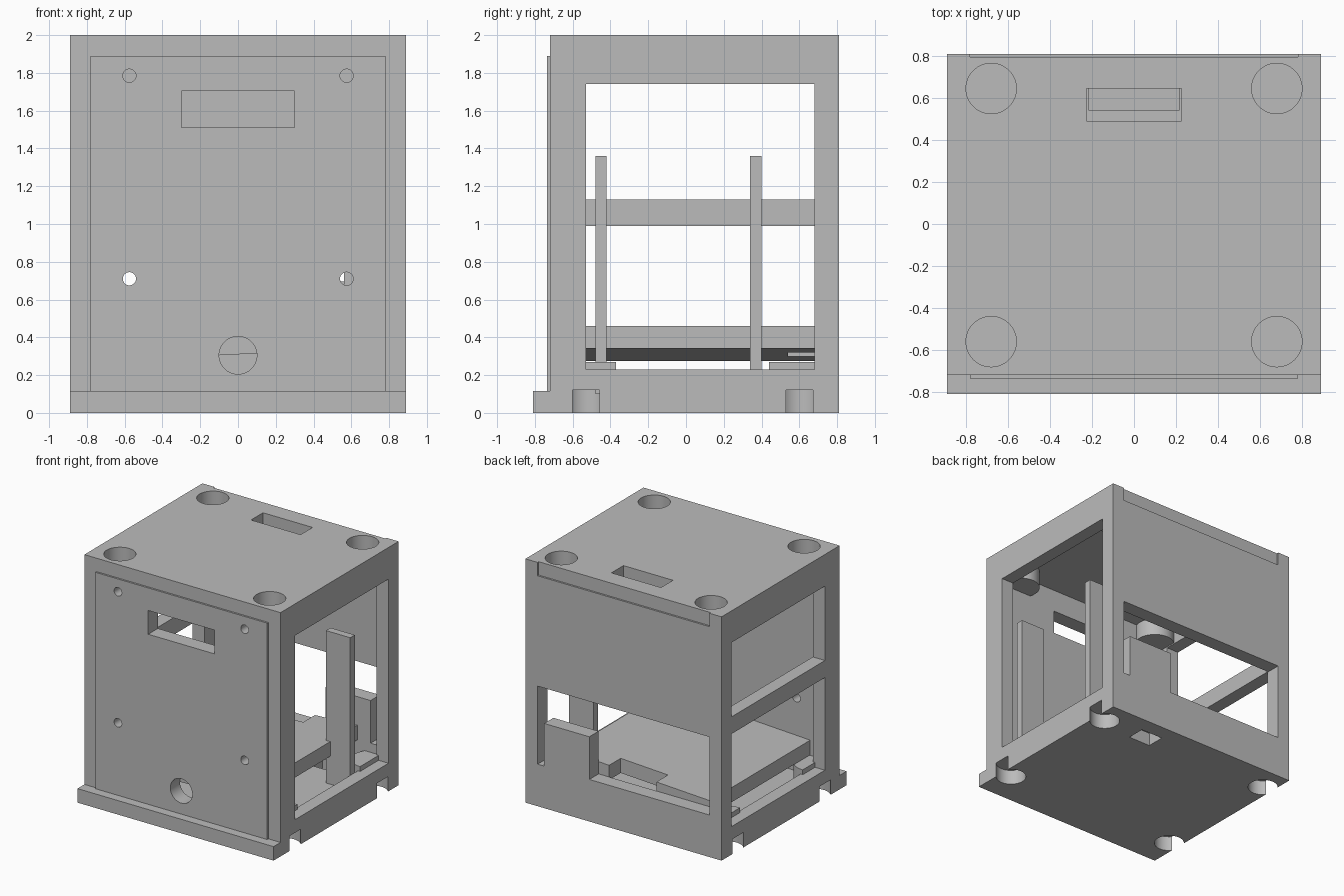
import bpy, bmesh, math
from mathutils import Matrix

cube = bpy.data.objects.get("Cube")
if cube:
    bpy.data.objects.remove(cube, do_unlink=True)

grey = bpy.data.materials.new("plain_grey")
grey.use_nodes = True
COLOR = (0.5, 0.5, 0.5, 1)
grey.diffuse_color = COLOR
grey.node_tree.nodes["Principled BSDF"].inputs["Base Color"].default_value = COLOR


def make(name, bm):
    me = bpy.data.meshes.new(name)
    bmesh.ops.recalc_face_normals(bm, faces=bm.faces)
    bm.to_mesh(me)
    bm.free()
    me.materials.append(grey)
    ob = bpy.data.objects.new(name, me)
    bpy.context.collection.objects.link(ob)
    return ob


def box(name, x0, x1, y0, y1, z0, z1):
    bm = bmesh.new()
    m = Matrix.Translation(((x0 + x1) / 2, (y0 + y1) / 2, (z0 + z1) / 2))
    m = m @ Matrix.Diagonal((x1 - x0, y1 - y0, z1 - z0, 1))
    bmesh.ops.create_cube(bm, size=1, matrix=m)
    return make(name, bm)


def cylinder(name, x, y, z, r, length, along_y=False):
    bm = bmesh.new()
    m = Matrix.Translation((x, y, z))
    if along_y:
        m = m @ Matrix.Rotation(math.pi / 2, 4, "X")
    bmesh.ops.create_cone(bm, cap_ends=True, segments=48, radius1=r, radius2=r,
                          depth=length, matrix=m)
    return make(name, bm)


def combine(target, other, operation="DIFFERENCE"):
    mod = target.modifiers.new("combine", "BOOLEAN")
    mod.operation = operation
    mod.solver = "EXACT"
    mod.object = other
    deps = bpy.context.evaluated_depsgraph_get()
    me = bpy.data.meshes.new_from_object(target.evaluated_get(deps))
    target.modifiers.clear()
    target.data = me
    bpy.data.objects.remove(other, do_unlink=True)


W, IN = 0.89, 0.78          # outer and inner half widths
FRONT, BACK = -0.72, 0.81
FRONT_IN, BACK_IN = -0.61, 0.69

# Hollow case with front lip and raised front panel
case = box("case", -W, W, FRONT, BACK, 0, 2)
combine(case, box("lip", -W, W, -0.81, -0.65, 0, 0.115), "UNION")
combine(case, box("panel", -IN, IN, -0.735, -0.65, 0.05, 1.89), "UNION")
combine(case, box("cavity", -IN, IN, FRONT_IN, BACK_IN, 0.11, 1.89))

# Side windows: one tall on +x, two split by a rail on -x
combine(case, box("window", 0.7, 1, -0.53, 0.68, 0.23, 1.74))
combine(case, box("window", -1, -0.7, -0.53, 0.68, 1.13, 1.74))
combine(case, box("window", -1, -0.7, -0.53, 0.68, 0.23, 0.99))

# Back opening, leaving an upright tab, and the rebate along the top edge
combine(case, box("opening", -IN + 0.001, 0.31, 0.6, 1, 0.345, 0.985))
combine(case, box("opening", 0.30, IN - 0.001, 0.6, 1, 0.695, 0.985))
combine(case, box("opening", 0.72, IN - 0.001, 0.6, 1, 0.345, 0.75))
combine(case, box("rebate", -IN, IN, 0.795, 1, 1.89, 2.1))

# Socket housings inside the case, then the sockets themselves
for s in (-1, 1):
    for y_top, y_low in ((0.645, 0.60), (-0.56, -0.53)):
        combine(case, cylinder("housing", s * 0.68, y_top, 1.85, 0.15, 0.2), "UNION")
        housing = cylinder("housing", s * 0.80, y_low, 0.16, 0.16, 0.22)
        combine(housing, box("clip", -0.8, 0.8, -0.7, 0.75, 0, 1), "INTERSECT")
        combine(case, housing, "UNION")
        combine(case, cylinder("socket", s * 0.68, y_top, 2, 0.12, 0.24))
        combine(case, cylinder("socket", s * 0.80, y_low, 0, 0.115, 0.245))

# Slots in the roof and the floor
combine(case, box("slot", -0.225, 0.225, 0.49, 0.645, 1.8, 2.1))
combine(case, box("slot", 0.29, 0.49, 0.53, 0.68, -0.1, 0.2))

# Front panel openings
combine(case, box("slot", -0.30, 0.30, -0.9, -0.55, 1.51, 1.705))
for x in (-0.575, 0.575):
    for z in (0.71, 1.785):
        combine(case, cylinder("screw_hole", x, -0.7, z, 0.035, 0.3, True))
combine(case, cylinder("cable_hole", 0, -0.7, 0.305, 0.1, 0.3, True))

# Gently sloping tray with a notch at the back
tray = box("tray", -0.70, 0.60, FRONT_IN, BACK_IN, 0.34, 0.46)
for v in tray.data.vertices:
    if v.co.x < 0:
        v.co.z -= 0.065
combine(tray, box("notch", -0.215, 0.215, 0.54, 0.9, 0, 1))

# Two upright guide posts
posts = [box(n, 0.56, IN, y, y + 0.06, 0.10, 1.36)
         for n, y in (("front_post", -0.48), ("rear_post", 0.34))]

for ob in [case, tray] + posts:
    me = ob.data
    if not me.materials:
        me.materials.append(grey)
    for p in me.polygons:
        p.use_smooth = True
    me.set_sharp_from_angle(angle=math.radians(30))
